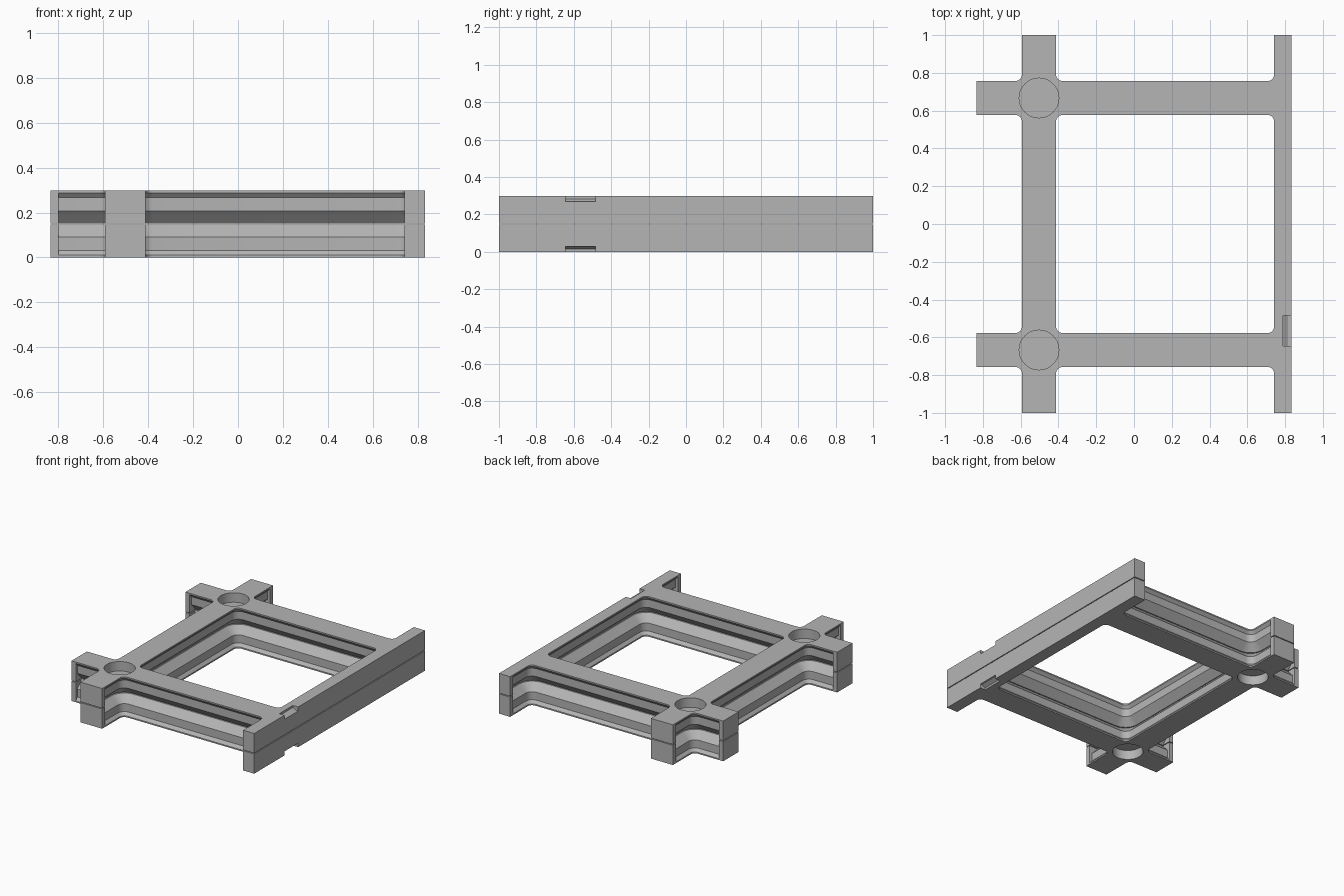
import bpy, bmesh, math
from mathutils import Vector

if "Cube" in bpy.data.objects:
    bpy.data.objects.remove(bpy.data.objects["Cube"])

HEIGHT = 0.298
LEFT, RIGHT, END = -0.835, 0.833, 1.0     # outer limits
BEAM_X, BEAM_Y, HALF = -0.503, 0.667, 0.09  # beam centre lines and half width
BAR_IN = 0.742                             # inner side of the edge bar
CAP, FILLET = 0.035, 0.035
POCKET_R, POCKET_D = 0.105, 0.07
# side profile of one half: (inset, height)
PROFILE = [(0, 0), (0, 0.01), (0.019, 0.032), (0.019, 0.091), (0.07, 0.146)]
TOP = PROFILE[-1][1]

grey = bpy.data.materials.new("mid_grey")
grey.diffuse_color = (0.46, 0.46, 0.46, 1)
grey.use_nodes = True
grey.node_tree.nodes["Principled BSDF"].inputs["Base Color"].default_value = grey.diffuse_color


def rounded(corners, steps=6):
    """Corner list (x, y, radius) to a point loop; radius 0 stays sharp."""
    pts = []
    n = len(corners)
    for i, (x, y, r) in enumerate(corners):
        p = Vector((x, y))
        if r == 0:
            pts.append(p)
            continue
        a = (Vector(corners[i - 1][:2]) - p).normalized()
        b = (Vector(corners[(i + 1) % n][:2]) - p).normalized()
        c = p + (a + b) * r
        for k in range(steps + 1):
            t = k / steps * math.pi / 2
            pts.append(c - b * r * math.cos(t) - a * r * math.sin(t))
    return pts


def outer_loop(d):
    e, l, r = END - CAP, LEFT + CAP, FILLET + d
    xl, xr, bar = BEAM_X - HALF + d, BEAM_X + HALF - d, BAR_IN + d
    a, b = BEAM_Y - HALF + d, BEAM_Y + HALF - d
    half = [(RIGHT, e, 0), (bar, e, 0), (bar, b, r), (xr, b, r), (xr, e, 0),
            (xl, e, 0), (xl, b, r), (l, b, 0), (l, a, 0), (xl, a, r)]
    return rounded(half + [(x, -y, q) for x, y, q in reversed(half)])


def inner_loop(d):
    x0, x1, y, r = BEAM_X + HALF - d, BAR_IN + d, BEAM_Y - HALF + d, FILLET + d
    return rounded([(x0, -y, r), (x1, -y, r), (x1, y, r), (x0, y, r)])


def finish(bm, name, upper):
    """Optionally flip a half to the upper side and make the object."""
    if upper:
        for v in bm.verts:
            v.co.z = HEIGHT - v.co.z
    bmesh.ops.recalc_face_normals(bm, faces=bm.faces)
    me = bpy.data.meshes.new(name)
    bm.to_mesh(me)
    bm.free()
    me.materials.append(grey)
    ob = bpy.data.objects.new(name, me)
    bpy.context.collection.objects.link(ob)
    return ob


def ring(bm, pts, z):
    return [bm.verts.new((p[0], p[1], z)) for p in pts]


def skin(bm, r0, r1):
    n = len(r0)
    for i in range(n):
        j = (i + 1) % n
        bm.faces.new((r0[i], r0[j], r1[j], r1[i]))


def cap_loops(bm, loops):
    edges = []
    for lp in loops:
        for i in range(len(lp)):
            v, w = lp[i - 1], lp[i]
            edges.append(bm.edges.get((v, w)) or bm.edges.new((v, w)))
    bmesh.ops.triangle_fill(bm, edges=edges, use_beauty=True, normal=(0, 0, 1))


def frame_half(name, upper):
    bm = bmesh.new()
    ends = []
    # grooved sides, outside and around the opening
    for loop in (outer_loop, inner_loop):
        rings = [ring(bm, loop(d), z) for d, z in PROFILE]
        for r0, r1 in zip(rings, rings[1:]):
            skin(bm, r0, r1)
        ends.append((rings[0], rings[-1]))
    # round pockets where the beams cross
    pockets = []
    for s in (-1, 1):
        circle = [(BEAM_X + POCKET_R * math.cos(t * math.tau / 40),
                   s * BEAM_Y + POCKET_R * math.sin(t * math.tau / 40)) for t in range(40)]
        rim, floor = ring(bm, circle, 0), ring(bm, circle, POCKET_D)
        skin(bm, rim, floor)
        bm.faces.new(floor)
        pockets.append(rim)
    cap_loops(bm, [e[0] for e in ends] + pockets)
    cap_loops(bm, [e[1] for e in ends])
    return finish(bm, name, upper)


def end_cap(name, x0, x1, y0, y1, upper):
    bm = bmesh.new()
    box = [(x0, y0), (x1, y0), (x1, y1), (x0, y1)]
    lo, hi = ring(bm, box, 0), ring(bm, box, TOP)
    skin(bm, lo, hi)
    bm.faces.new(lo)
    bm.faces.new(hi)
    finish(bm, name, upper)


def notch_cutter(upper):
    # wedge-backed slot in the outer edge of the bar
    bm = bmesh.new()
    prof = [(0.9, -0.05), (0.79, -0.05), (0.79, 0.015), (0.815, 0.03), (0.9, 0.03)]
    a = [bm.verts.new((x, -0.645, z)) for x, z in prof]
    b = [bm.verts.new((x, -0.485, z)) for x, z in prof]
    skin(bm, a, b)
    bm.faces.new(a)
    bm.faces.new(b)
    ob = finish(bm, "notch_cutter", upper)
    ob.hide_render = True
    return ob


for upper in (False, True):
    tag = "upper" if upper else "lower"
    frame = frame_half(tag + "_frame", upper)
    # cut the notch
    cutter = notch_cutter(upper)
    mod = frame.modifiers.new("notch", 'BOOLEAN')
    mod.operation, mod.solver, mod.object = 'DIFFERENCE', 'EXACT', cutter
    bpy.context.view_layer.objects.active = frame
    frame.select_set(True)
    bpy.ops.object.modifier_apply(modifier=mod.name)
    bpy.data.objects.remove(cutter)
    bpy.ops.object.shade_smooth_by_angle(angle=math.radians(25))
    frame.select_set(False)
    # full-depth plates closing every beam end
    for s, side in ((-1, "front"), (1, "back")):
        y0, y1 = sorted((s * (END - CAP), s * END))
        end_cap(f"{tag}_{side}_beam_cap", BEAM_X - HALF, BEAM_X + HALF, y0, y1, upper)
        end_cap(f"{tag}_{side}_bar_cap", BAR_IN, RIGHT, y0, y1, upper)
        end_cap(f"{tag}_{side}_left_cap", LEFT, LEFT + CAP,
                s * BEAM_Y - HALF, s * BEAM_Y + HALF, upper)
